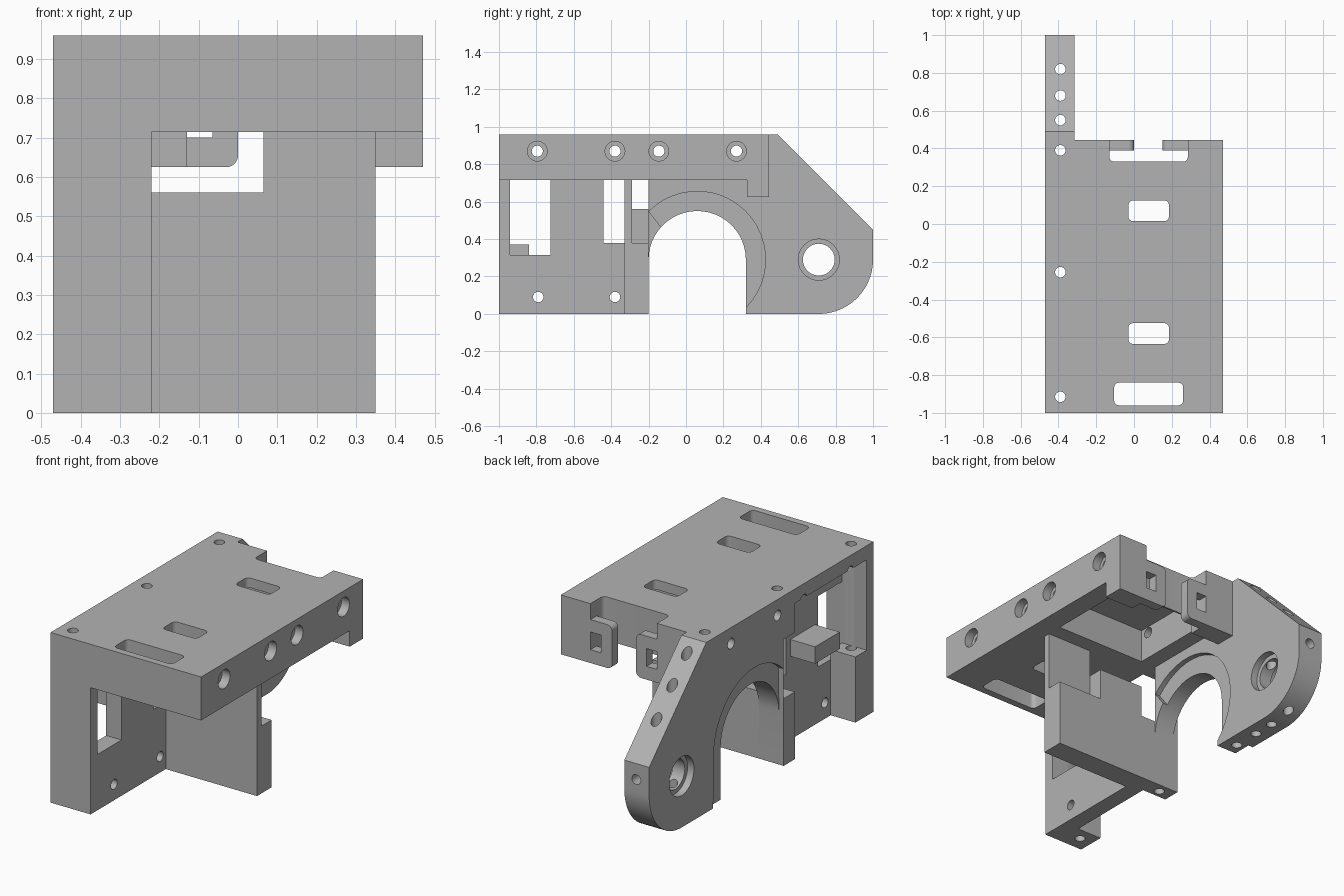
import bpy, bmesh, math
from mathutils import Vector

cube = bpy.data.objects.get("Cube")
if cube:
    bpy.data.objects.remove(cube, do_unlink=True)

grey = bpy.data.materials.new("plain grey")
grey.use_nodes = True
COLOR = (0.45, 0.45, 0.45, 1)
grey.diffuse_color = COLOR
grey.node_tree.nodes["Principled BSDF"].inputs["Base Color"].default_value = COLOR


def prism(name, axis, pts, lo, hi):
    """Extrude a 2D outline along an axis: x takes (y,z), y takes (x,z), z takes (x,y)."""
    i = "xyz".index(axis)
    bm = bmesh.new()
    verts = []
    for p in pts:
        c = list(p)
        c.insert(i, lo)
        verts.append(bm.verts.new(c))
    face = bm.faces.new(verts)
    ext = bmesh.ops.extrude_face_region(bm, geom=[face])["geom"]
    move = Vector([hi - lo if k == i else 0 for k in range(3)])
    bmesh.ops.translate(bm, vec=move, verts=[g for g in ext if isinstance(g, bmesh.types.BMVert)])
    bmesh.ops.recalc_face_normals(bm, faces=bm.faces)
    me = bpy.data.meshes.new(name)
    bm.to_mesh(me)
    bm.free()
    me.materials.append(grey)
    ob = bpy.data.objects.new(name, me)
    bpy.context.collection.objects.link(ob)
    return ob


def rect(a0, b0, a1, b1):
    return [(a0, b0), (a1, b0), (a1, b1), (a0, b1)]


def arc(a, b, r, start, end, n=24):
    return [(a + r * math.cos(math.radians(start + (end - start) * k / n)),
             b + r * math.sin(math.radians(start + (end - start) * k / n))) for k in range(n + 1)]


def circle(a, b, r, n=32):
    return arc(a, b, r, 0, 360, n)[:-1]


def round_rect(a0, b0, a1, b1, r=0.025):
    return (arc(a1 - r, b1 - r, r, 0, 90, 6) + arc(a0 + r, b1 - r, r, 90, 180, 6)
            + arc(a0 + r, b0 + r, r, 180, 270, 6) + arc(a1 - r, b0 + r, r, 270, 360, 6))


def box(name, x0, y0, z0, x1, y1, z1):
    return prism(name, "x", rect(y0, z0, y1, z1), x0, x1)


def cut(ob, axis, pts, lo, hi):
    """Subtract a prism and bake the result."""
    tool = prism("cutter", axis, pts, lo, hi)
    tool.hide_render = True
    mod = ob.modifiers.new("cut", "BOOLEAN")
    mod.operation, mod.solver, mod.object = "DIFFERENCE", "EXACT", tool
    dg = bpy.context.evaluated_depsgraph_get()
    me = bpy.data.meshes.new_from_object(ob.evaluated_get(dg))
    ob.modifiers.clear()
    ob.data = me
    bpy.data.objects.remove(tool, do_unlink=True)


OUT, MID, IN = -0.47, -0.315, -0.22      # side panel planes
BACK = 0.445

# Side panel with the sloped, rounded rear arm
panel = prism("side_panel", "x",
              [(-1, 0), (-1, 0.96), (0.49, 0.96), (1, 0.45)] + arc(0.71, 0.29, 0.29, 0, -90),
              OUT, MID)

# Arched opening with a shallow wider recess on both sides
cut(panel, "x", [(-0.2, -0.1), (0.32, -0.1)] + arc(0.06, 0.29, 0.26, 0, 180), -0.6, 0)
cut(panel, "x", [(-0.2, -0.1), (0.43, -0.1)]
    + [(max(y, -0.2), z) for y, z in arc(0.06, 0.29, 0.365, 0, 135)], -0.6, OUT + 0.03)
cut(panel, "x", [(max(y, -0.2), z) for y, z in arc(0.06, 0.29, 0.365, -60, 135)], MID - 0.03, 0)

# Outer pocket and its rear window
cut(panel, "x", [(-0.84, -0.1), (-0.3, -0.1), (-0.3, 0.88), (-0.94, 0.88),
                 (-0.94, 0.37), (-0.84, 0.37)], -0.6, 0)
cut(panel, "x", rect(-0.35, 0.38, -0.2, 0.715), -0.6, 0)

# Pivot hole with counterbores
cut(panel, "x", circle(0.71, 0.29, 0.085), -0.6, 0)
for lo, hi in ((-0.6, OUT + 0.04), (MID - 0.04, 0)):
    cut(panel, "x", circle(0.71, 0.29, 0.11), lo, hi)

# Vertical screw holes and the hole in the arm's end
for y in (-0.915, -0.255, 0.39, 0.55, 0.68, 0.82):
    cut(panel, "z", circle(-0.39, y, 0.028, 20), -0.1, 1.1)
cut(panel, "y", circle(-0.39, 0.36, 0.028, 20), 0.88, 1.1)

# Inner web with windows and low screw holes
web = box("inner_web", MID, -1, 0, IN, -0.2, 0.715)
cut(web, "x", rect(-0.94, 0.315, -0.725, 0.8), -0.6, 0)
cut(web, "x", rect(-0.44, 0.38, -0.1, 0.8), -0.6, 0)
for y in (-0.79, -0.38):
    cut(web, "x", circle(y, 0.09, 0.028, 20), -0.6, 0)

# Shelf between the two windows
box("pocket_shelf", OUT, -0.7, 0.47, MID, -0.48, 0.565)

# Top block, open underneath at the rear, with slots and a rear notch
top = box("top_block", MID, -1, 0.715, 0.47, BACK, 0.96)
cut(top, "z", rect(IN, -0.2, 0.35, 0.32), 0.6, 0.905)
for x0, y0, x1, y1 in ((-0.105, -0.96, 0.26, -0.84), (-0.03, -0.635, 0.185, -0.525),
                       (-0.03, 0.015, 0.185, 0.125)):
    cut(top, "z", round_rect(x0, y0, x1, y1), 0.6, 1.1)
cut(top, "z", round_rect(-0.13, 0.33, 0.285, 0.6), 0.6, 1.1)

# Cross screw holes, countersunk on the outer rail
for y in (-0.795, -0.38, -0.145, 0.27):
    for part in (top, panel):
        cut(part, "x", circle(y, 0.87, 0.03, 20), -0.6, 0.6)
    cut(top, "x", circle(y, 0.87, 0.053, 24), 0.42, 0.6)

# Cross wall with a raised thin half and a lower rear step
box("cross_wall", IN, -0.33, 0, 0.35, -0.2, 0.38)
box("cross_wall_upper", IN, -0.33, 0.38, 0.065, -0.2, 0.56)
box("cross_wall_fin", 0.065, -0.33, 0.38, 0.35, -0.29, 0.715)

# Rear hanging blocks, each with a clip plate that has a square hole
box("left_rear_block", 0.285, 0.325, 0.625, 0.47, BACK, 0.715)
box("right_rear_block", MID, 0.325, 0.625, -0.13, BACK, 0.715)
r = 0.03
for name, edge, tip in (("left_clip", 0.285, 0.15), ("right_clip", -0.13, 0.0)):
    s = 1 if tip > edge else -1
    corner_low = [(tip - s * r + s * a, 0.655 + b) for a, b in arc(0, 0, r, -90, 0, 6)]
    corner_high = [(tip - s * r + s * a, 0.84 + b) for a, b in arc(0, 0, r, 0, 90, 6)]
    clip = prism(name, "y", [(edge, 0.625)] + corner_low + corner_high + [(edge, 0.87)], 0.39, BACK)
    cut(clip, "y", rect(min(edge, edge + s * 0.065), 0.7, max(edge, edge + s * 0.065), 0.8), 0.3, 0.6)

# Smooth the round walls, keep the edges crisp
bpy.ops.object.select_all(action="DESELECT")
for ob in bpy.context.collection.objects:
    if ob.type == "MESH":
        ob.select_set(True)
        bpy.context.view_layer.objects.active = ob
bpy.ops.object.shade_smooth_by_angle(angle=math.radians(30))
